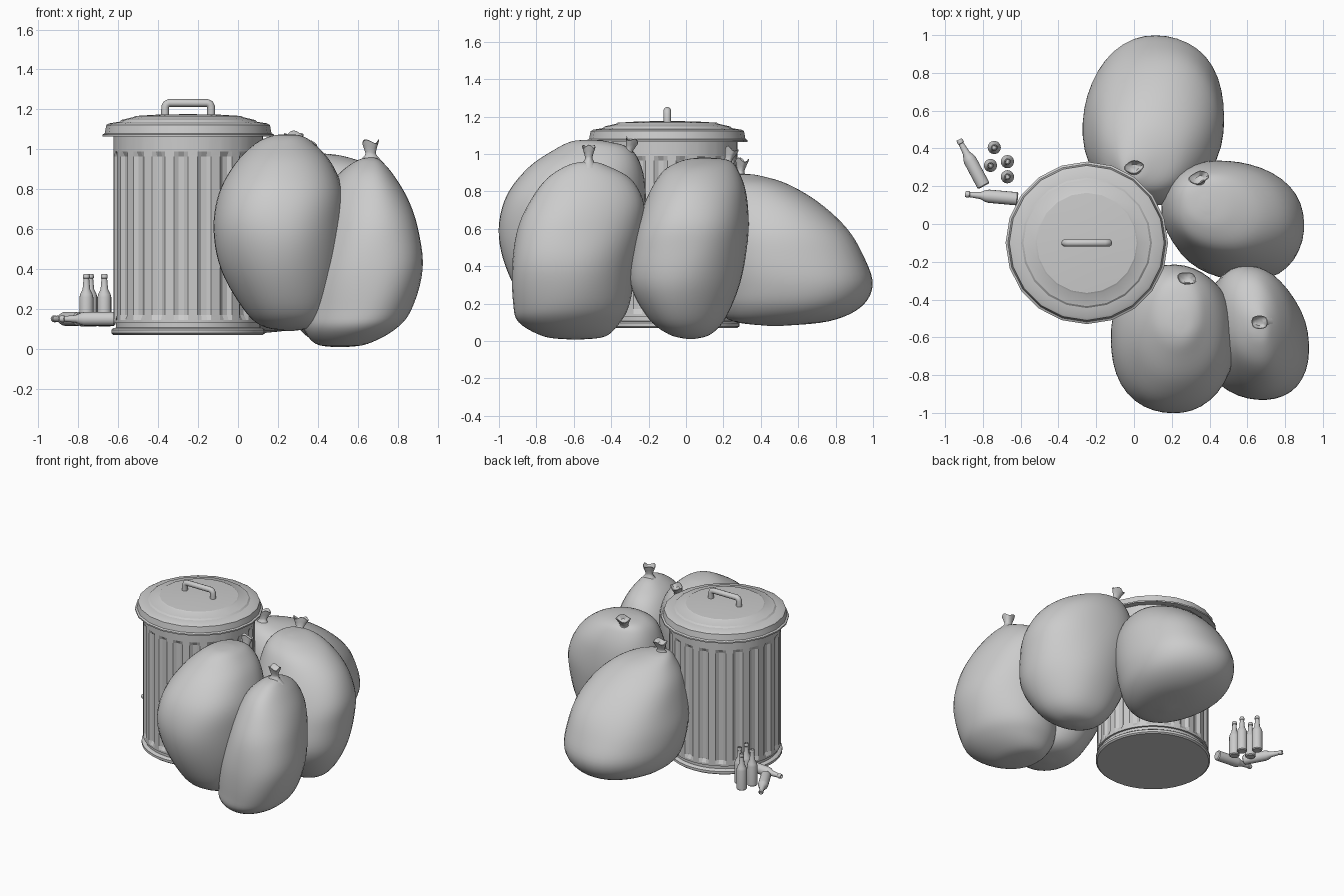
import bpy, bmesh
from math import sin, cos, pi, radians
from mathutils import Vector

CX, CY = -0.25, -0.10          # can axis


def finish(name, bm, loc=(0, 0, 0), direction=None, angle=35):
    bmesh.ops.recalc_face_normals(bm, faces=bm.faces)
    me = bpy.data.meshes.new(name)
    bm.to_mesh(me)
    bm.free()
    ob = bpy.data.objects.new(name, me)
    bpy.context.collection.objects.link(ob)
    ob.location = loc
    if direction:
        ob.rotation_euler = Vector(direction).to_track_quat('Z', 'Y').to_euler()
    bpy.ops.object.select_all(action='DESELECT')
    ob.select_set(True)
    bpy.context.view_layer.objects.active = ob
    bpy.ops.object.shade_smooth_by_angle(angle=radians(angle))
    return ob


def loft(rings):
    """Skin a stack of equal-length closed rings and cap both ends."""
    bm = bmesh.new()
    vs = [[bm.verts.new(p) for p in r] for r in rings]
    n = len(vs[0])
    for a, b in zip(vs, vs[1:]):
        for i in range(n):
            j = (i + 1) % n
            bm.faces.new((a[i], a[j], b[j], b[i]))
    bm.faces.new(vs[0][::-1])
    bm.faces.new(vs[-1])
    return bm


def lathe(profile, n):
    return loft([[(r * cos(2 * pi * i / n), r * sin(2 * pi * i / n), z) for i in range(n)]
                 for r, z in profile])


# --- trash can ---
def can_body(ribs=20, r_out=0.375, r_in=0.360):
    fractions = ((0.0, 0), (0.40, 0), (0.58, 1), (0.82, 1))   # panel, panel, groove, groove
    rings = []
    for z, depth in ((0.13, 0), (0.145, 0), (0.17, 1), (0.965, 1), (0.99, 0), (1.09, 0)):
        ring = []
        for k in range(ribs):
            for f, groove in fractions:
                a = 2 * pi * (k + f) / ribs
                r = r_in if groove and depth else r_out
                ring.append((r * cos(a), r * sin(a), z))
        rings.append(ring)
    return loft(rings)


finish("can_body", can_body(), (CX, CY, 0), angle=15)
finish("can_base", lathe([(0.375, 0.07), (0.385, 0.078), (0.385, 0.095), (0.375, 0.103),
                          (0.362, 0.106), (0.362, 0.13), (0.375, 0.138), (0.37, 0.15)], 40),
       (CX, CY, 0))
finish("can_lid", lathe([(0.38, 1.09), (0.385, 1.066), (0.43, 1.064), (0.43, 1.074), (0.418, 1.08),
                         (0.41, 1.122), (0.395, 1.13), (0.345, 1.138), (0.335, 1.147),
                         (0.275, 1.161), (0.265, 1.167), (0.15, 1.174), (0.02, 1.176)], 20),
       (CX, CY, 0), angle=25)


# --- lid handle: round bar with bent legs ---
cu = bpy.data.curves.new("lid_handle", 'CURVE')
cu.dimensions = '3D'
cu.bevel_depth = 0.02
cu.bevel_resolution = 3
cu.use_fill_caps = True
sp = cu.splines.new('POLY')
path = [(-0.115, 1.16), (-0.115, 1.212), (-0.109, 1.226), (-0.095, 1.232)]
path += [(-x, z) for x, z in reversed(path)]
sp.points.add(len(path) - 1)
for p, (x, z) in zip(sp.points, path):
    p.co = (x, 0, z, 1)
handle = bpy.data.objects.new("lid_handle", cu)
handle.location = (CX, CY, 0)
bpy.context.collection.objects.link(handle)


# --- garbage bags: horizontal sections (z, xmin, xmax, ymin, ymax) ---
def catmull(p, t):
    i = min(int(t), len(p) - 2)
    u = t - i
    a, b, c, d = p[max(i - 1, 0)], p[i], p[i + 1], p[min(i + 2, len(p) - 1)]
    return [0.5 * (2 * q + (r - o) * u + (2 * o - 5 * q + 4 * r - s) * u * u
                   + (3 * q - o - 3 * r + s) * u ** 3) for o, q, r, s in zip(a, b, c, d)]


def bag(name, sections, knot, knot_dir, seed, skew, n=40, steps=5):
    """skew leans each oval section toward a diagonal without changing its extents."""
    rings = []
    total = (len(sections) - 1) * steps
    for k in range(total + 1):
        z, x0, x1, y0, y1 = catmull(sections, k / steps)
        ring = []
        for i in range(n):
            a = 2 * pi * i / n
            m = (abs(cos(a)) ** 2.12 + abs(sin(a)) ** 2.12) ** (-1 / 2.12)
            m *= 1.004 + 0.006 * sin(3 * a + 7 * z + seed) + 0.006 * sin(5 * a - 9 * z + 2 * seed)
            ring.append(((x0 + x1) / 2 + m * cos(a - skew / 2) * (x1 - x0) / 2,
                         (y0 + y1) / 2 + m * sin(a + skew / 2) * (y1 - y0) / 2, z))
        rings.append(ring)
    finish(name, loft(rings), angle=60)
    # gathered neck with a flared, hollow tuft
    tuft = []
    for r, z in ((0.065, -0.035), (0.043, -0.01), (0.026, 0.012), (0.025, 0.025), (0.034, 0.05),
                 (0.045, 0.078), (0.041, 0.08), (0.022, 0.055)):
        wave = max(0, z) / 0.08
        tuft.append([(1.1 * r * cos(2 * pi * i / 16) * (1 + 0.15 * wave * sin(pi * i / 4 + seed)),
                      0.8 * r * sin(2 * pi * i / 16),
                      z + 0.010 * wave * sin(3 * pi * i / 8 + seed)) for i in range(16)])
    finish(name + "_knot", loft(tuft), knot, knot_dir, 60)


bag("back_bag", [(0.08, 0.10, 0.14, 0.45, 0.50), (0.105, -0.05, 0.31, 0.25, 0.76),
                 (0.18, -0.20, 0.42, 0.17, 0.93), (0.30, -0.26, 0.47, 0.14, 0.995),
                 (0.45, -0.265, 0.475, 0.11, 0.95), (0.60, -0.23, 0.45, 0.10, 0.86),
                 (0.74, -0.18, 0.37, 0.12, 0.71), (0.84, -0.11, 0.25, 0.17, 0.54),
                 (0.885, -0.06, 0.09, 0.23, 0.39), (0.893, -0.01, 0.02, 0.28, 0.31)],
    (0.0, 0.29, 0.89), (0, 0.15, 1), 0.5, 0.06)
bag("right_bag", [(0.01, 0.50, 0.53, 0.01, 0.04), (0.035, 0.39, 0.66, -0.09, 0.13),
                  (0.12, 0.29, 0.77, -0.20, 0.21), (0.30, 0.20, 0.87, -0.295, 0.285),
                  (0.50, 0.16, 0.90, -0.285, 0.325), (0.65, 0.15, 0.89, -0.25, 0.335),
                  (0.80, 0.17, 0.81, -0.19, 0.32), (0.91, 0.21, 0.68, -0.12, 0.28),
                  (0.965, 0.27, 0.53, -0.02, 0.23), (0.98, 0.36, 0.41, 0.07, 0.13)],
    (0.35, 0.22, 0.95), (-0.1, 0.35, 1), 2.0, -0.13)
bag("front_bag", [(0.09, 0.24, 0.28, -0.60, -0.56), (0.115, 0.12, 0.41, -0.75, -0.42),
                  (0.20, 0.03, 0.47, -0.86, -0.33), (0.40, -0.085, 0.52, -0.96, -0.26),
                  (0.60, -0.125, 0.535, -1.0, -0.23), (0.78, -0.095, 0.53, -0.96, -0.22),
                  (0.93, -0.01, 0.47, -0.84, -0.24), (1.03, 0.09, 0.38, -0.69, -0.30),
                  (1.067, 0.17, 0.32, -0.61, -0.42), (1.075, 0.23, 0.26, -0.54, -0.50)],
    (0.28, -0.31, 1.0), (0, 0.3, 1), 3.3, 0.0)
bag("corner_bag", [(0.008, 0.49, 0.53, -0.62, -0.56), (0.025, 0.39, 0.65, -0.76, -0.43),
                   (0.10, 0.33, 0.79, -0.89, -0.35), (0.20, 0.32, 0.87, -0.92, -0.30),
                   (0.40, 0.34, 0.925, -0.93, -0.27), (0.60, 0.39, 0.90, -0.90, -0.23),
                   (0.75, 0.43, 0.85, -0.83, -0.23), (0.87, 0.50, 0.78, -0.74, -0.30),
                   (0.94, 0.59, 0.72, -0.63, -0.43), (0.96, 0.65, 0.68, -0.54, -0.50)],
    (0.665, -0.52, 0.96), (0, 0, 1), 4.6, -0.18)


# --- bottles: four standing, two lying ---
BOTTLE = [(0.029, 0.0), (0.035, 0.006), (0.035, 0.155), (0.031, 0.172), (0.019, 0.198),
          (0.014, 0.255), (0.017, 0.258), (0.017, 0.272), (0.014, 0.28), (0.010, 0.28), (0.009, 0.26)]
for i, (x, y) in enumerate([(-0.74, 0.405), (-0.76, 0.31), (-0.67, 0.33), (-0.67, 0.25)], 1):
    b = finish(f"standing_bottle_{i}", lathe(BOTTLE, 16), (x, y, 0.112))
    b.scale.z = 0.94
finish("lying_bottle_1", lathe(BOTTLE, 16), (-0.615, 0.133, 0.15), (-0.275, 0.025, 0))
finish("lying_bottle_2", lathe(BOTTLE, 16), (-0.795, 0.20, 0.15), (-0.125, 0.235, 0))
